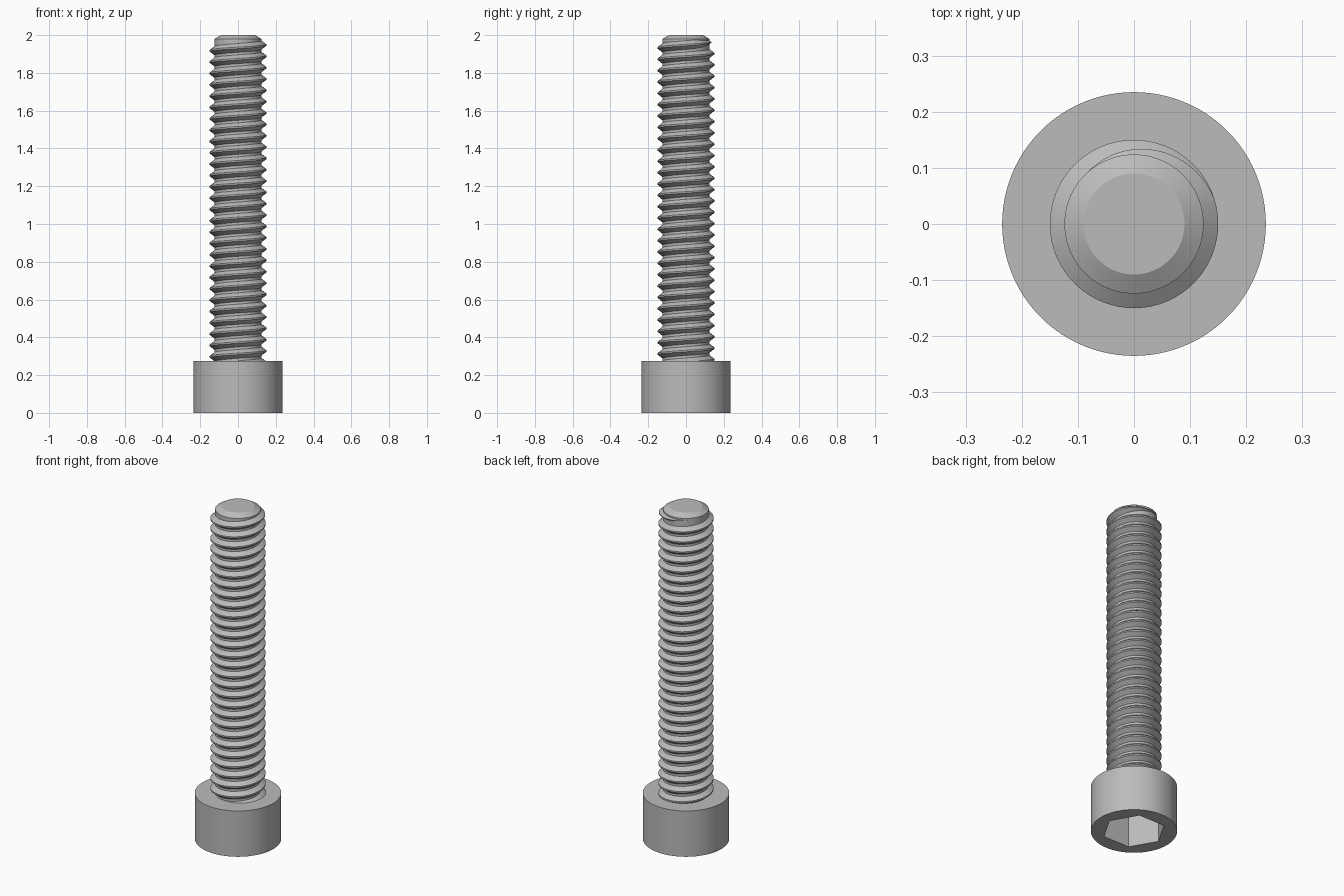
import bpy, bmesh, math
from math import cos, sin, pi, radians

old = bpy.data.objects.get("Cube")
if old:
    bpy.data.objects.remove(old, do_unlink=True)

steel = bpy.data.materials.new("grey steel")
steel.use_nodes = True
GREY = (0.5, 0.5, 0.5, 1)
steel.diffuse_color = GREY
steel.node_tree.nodes["Principled BSDF"].inputs["Base Color"].default_value = GREY

HEAD_R, HEAD_H = 0.235, 0.275
CORE_R, CREST_R = 0.124, 0.15
PITCH = 0.06


def finish(bm, name):
    """Turn a bmesh into a shaded, coloured object."""
    bmesh.ops.recalc_face_normals(bm, faces=bm.faces)
    mesh = bpy.data.meshes.new(name)
    bm.to_mesh(mesh)
    bm.free()
    mesh.materials.append(steel)
    obj = bpy.data.objects.new(name, mesh)
    bpy.context.collection.objects.link(obj)
    return obj


def smooth(obj):
    bpy.ops.object.select_all(action="DESELECT")
    obj.select_set(True)
    bpy.context.view_layer.objects.active = obj
    bpy.ops.object.shade_smooth_by_angle(angle=radians(25))


def lathe(name, profile, sides):
    """Closed solid from stacked rings of (radius, height)."""
    bm = bmesh.new()
    rings = [[bm.verts.new((r * cos(2 * pi * i / sides), r * sin(2 * pi * i / sides), z))
              for i in range(sides)] for r, z in profile]
    for low, high in zip(rings, rings[1:]):
        for i in range(sides):
            j = (i + 1) % sides
            bm.faces.new((low[i], low[j], high[j], high[i]))
    bm.faces.new(rings[0][::-1])
    bm.faces.new(rings[-1])
    return finish(bm, name)


# Cylindrical head with a hexagonal socket in its underside
head = lathe("head", [(HEAD_R, 0), (HEAD_R, HEAD_H)], 96)
cutter = lathe("socket_cutter", [(0.173, -0.1), (0.173, 0.2)], 6)
cutter.hide_render = True
cut = head.modifiers.new("socket", "BOOLEAN")
cut.operation = "DIFFERENCE"
cut.object = cutter
bpy.context.view_layer.objects.active = head
bpy.ops.object.modifier_apply(modifier=cut.name)
bpy.data.objects.remove(cutter, do_unlink=True)
smooth(head)

# Plain core of the shank with a chamfered tip
smooth(lathe("shank_core", [(CORE_R, HEAD_H - 0.02), (CORE_R, 1.98), (0.09, 2.0)], 96))

# Right-handed helical thread, fading into the core at the tip
STEPS = 64
end_angle = radians(130)
end_z = 1.969
count = int((end_z - HEAD_H + 0.035) / PITCH * STEPS)
fade_steps = STEPS * 0.31
bm = bmesh.new()
sections = []
for k in range(count + 1):
    angle = end_angle - 2 * pi * k / STEPS
    z = end_z - PITCH * k / STEPS
    size = max(0.03, min(1, k / fade_steps))
    root, crest = CORE_R - 0.002, CORE_R + (CREST_R - CORE_R) * size
    tooth = [(root, -0.025 * size), (crest, -0.004 * size),
             (crest, 0.004 * size), (root, 0.025 * size)]
    sections.append([bm.verts.new((r * cos(angle), r * sin(angle), z + dz))
                     for r, dz in tooth])
for a, b in zip(sections, sections[1:]):
    for i in range(4):
        j = (i + 1) % 4
        bm.faces.new((a[i], a[j], b[j], b[i]))
bm.faces.new(sections[0])
bm.faces.new(sections[-1][::-1])
smooth(finish(bm, "thread"))
